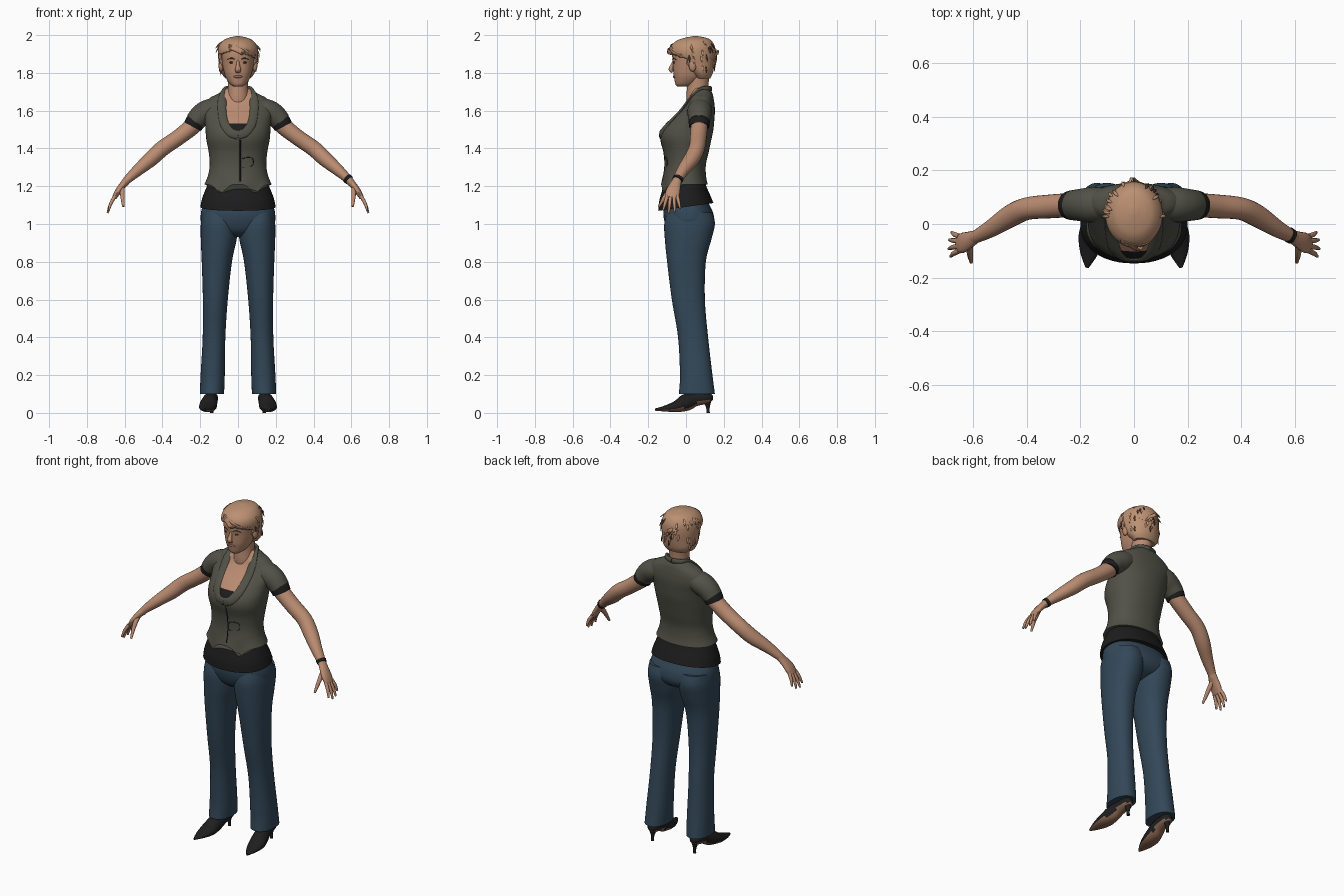
import bpy, bmesh, math, random
from mathutils import Vector, Matrix
from mathutils.bvhtree import BVHTree

random.seed(4)
cube = bpy.data.objects.get("Cube")
if cube:
    bpy.data.objects.remove(cube, do_unlink=True)


def material(name, r, g, b):
    m = bpy.data.materials.new(name)
    m.use_nodes = True
    m.diffuse_color = (r, g, b, 1)
    bsdf = next(n for n in m.node_tree.nodes if n.type == 'BSDF_PRINCIPLED')
    bsdf.inputs["Base Color"].default_value = (r, g, b, 1)
    return m


SKIN = material("skin", .49, .26, .165)
HAIR = material("hair", .5, .28, .17)
STREAK = material("dark hair streak", .06, .035, .025)
VEST = material("olive vest cloth", .083, .083, .064)
BLACK = material("black cloth", .012, .012, .012)
JEANS = material("blue denim", .033, .064, .098)
SHOE = material("black leather", .014, .013, .014)
SOLE = material("brown sole", .25, .13, .08)
LIPS = material("lips", .36, .14, .1)
EYES = material("dark eyes", .07, .045, .035)


def finish(name, bm, mats, rule=None, mirror=False, cut=None):
    """Turn a bmesh into an object and return its surface for placing details."""
    bmesh.ops.recalc_face_normals(bm, faces=bm.faces)
    if cut:
        gone = [f for f in bm.faces if cut(f.calc_center_median())]
        bmesh.ops.delete(bm, geom=gone, context='FACES')
    bm.normal_update()
    for f in bm.faces:
        f.smooth = True
        f.material_index = rule(f) if rule else 0
    for e in bm.edges:
        e.smooth = e.calc_face_angle(0) < .9
    mesh = bpy.data.meshes.new(name)
    bm.to_mesh(mesh)
    surface = BVHTree.FromBMesh(bm)
    bm.free()
    for m in mats:
        mesh.materials.append(m)
    ob = bpy.data.objects.new(name, mesh)
    bpy.context.collection.objects.link(ob)
    if mirror:
        ob.modifiers.new("Mirror", 'MIRROR').use_mirror_merge = False
    return ob, surface


def loft(name, strips, mats, **options):
    """Skin one or more stacks of rings."""
    bm = bmesh.new()
    for rings in strips:
        loops = [[bm.verts.new(p) for p in ring] for ring in rings]
        for a, b in zip(loops, loops[1:]):
            for i in range(len(a)):
                bm.faces.new((a[i - 1], a[i], b[i], b[i - 1]))
        bm.faces.new(loops[0])
        bm.faces.new(loops[-1])
    return finish(name, bm, mats, **options)


def spline(rows, steps):
    """Smoothly interpolate rows of numbers."""
    out = []
    for i in range(len(rows) - 1):
        quad = (rows[max(i - 1, 0)], rows[i], rows[i + 1], rows[min(i + 2, len(rows) - 1)])
        for s in range(steps):
            t = s / steps
            out.append([b + t / 2 * (c - a + t * (2*a - 5*b + 4*c - d + t * (3*(b - c) + d - a)))
                        for a, b, c, d in zip(*quad)])
    return out + [list(rows[-1])]


def level_rings(rows, power=2.0, count=48, steps=6, shape=None):
    """Horizontal rings from rows of height, centre x, half width, front y, back y."""
    rings = []
    for z, cx, w, front, back in spline(rows, steps):
        ring = []
        for i in range(count):
            a = math.tau * i / count
            c, s = math.cos(a), math.sin(a)
            p = Vector((cx + w * math.copysign(abs(c) ** (2 / power), c), (front + back) / 2
                        + (back - front) / 2 * math.copysign(abs(s) ** (2 / power), s), z))
            if shape:
                p.z += shape(p)
            ring.append(p)
        rings.append(ring)
    return rings


def tube(rows, side=(0, 1, 0), count=16, steps=4):
    """Rings across a path from rows of x, y, z, radius along side, other radius."""
    path = spline(rows, steps)
    rings = []
    for i, (x, y, z, ra, rb) in enumerate(path):
        ahead, behind = path[min(i + 1, len(path) - 1)], path[max(i - 1, 0)]
        t = (Vector(ahead[:3]) - Vector(behind[:3])).normalized()
        u = Vector(side)
        u = (u - t * u.dot(t)).normalized()
        v = t.cross(u)
        angles = [math.tau * j / count for j in range(count)]
        rings.append([Vector((x, y, z)) + u * ra * math.cos(a) + v * rb * math.sin(a) for a in angles])
    return rings


def blob(name, loc, size, mat, mirror=False):
    bm = bmesh.new()
    bmesh.ops.create_uvsphere(bm, u_segments=20, v_segments=12, radius=1,
                              matrix=Matrix.Translation(loc) @ Matrix.Diagonal((*size, 1)))
    finish(name, bm, [mat], mirror=mirror)


def front(surface, x, z):
    hit = surface.ray_cast(Vector((x, -1, z)), Vector((0, 1, 0)))[0]
    return hit.y if hit else 0


# Trousers: hips and two flared legs
loft("trouser_hips", [level_rings([
    (.93, 0, .06, -.05, .05), (.96, 0, .13, -.09, .12), (1, 0, .19, -.11, .148),
    (1.05, 0, .197, -.12, .146), (1.1, 0, .186, -.115, .125), (1.14, 0, .17, -.1, .105)], 2.3)], [JEANS])
loft("trouser_legs", [level_rings([
    (.1, .138, .064, -.038, .153), (.2, .134, .064, -.032, .14), (.4, .127, .06, -.042, .117),
    (.6, .12, .066, -.075, .1), (.8, .112, .08, -.1, .105), (.92, .102, .095, -.112, .135),
    (1, .1, .097, -.115, .153), (1.06, .1, .09, -.1, .14)], 2.2)], [JEANS], mirror=True)

# Pointed shoes with brown soles and thin heels
loft("shoes", [tube([
    (.137, .142, .08, .012, .012), (.139, .115, .08, .032, .03), (.143, .05, .073, .037, .038),
    (.152, 0, .055, .043, .045), (.16, -.05, .034, .047, .031), (.168, -.11, .023, .033, .016),
    (.175, -.163, .017, .006, .006)], (1, 0, 0))], [SHOE, SOLE],
    rule=lambda f: int(f.normal.z < -.5), mirror=True)
loft("shoe_heels", [tube([(.139, .117, 0, .009, .009), (.139, .116, .03, .009, .01),
                          (.139, .112, .075, .026, .026)], (1, 0, 0))], [SHOE], mirror=True)

# Shirt hanging below the vest, longer at the front
loft("shirt", [level_rings([
    (1.07, 0, .2, -.147, .145), (1.12, 0, .19, -.142, .13), (1.18, 0, .17, -.125, .11),
    (1.25, 0, .14, -.1, .09)], 2.2,
    shape=lambda p: .14 * (p.y + .147) * max(0, 1.25 - p.z) / .18)], [BLACK])


# Vest with a scooped neck and two points on the front hem
def hem(p):
    weight = min(1, max(0, (1.26 - p.z) / .08))
    point = math.exp(-((abs(p.x) - .09) / .035) ** 2) if p.y < 0 else 0
    return weight * (.03 - .045 * point)


def neckline(f):
    c = f.calc_center_median()
    if c.y > .06 or c.z < 1.48 or abs(c.x) > .07 * min(1, (c.z - 1.47) / .11) ** .5:
        return 0
    return 2 if c.z < 1.532 else 1


vest, vest_surface = loft("vest", [level_rings([
    (1.18, 0, .178, -.132, .115), (1.24, 0, .162, -.122, .107), (1.31, 0, .15, -.113, .105),
    (1.38, 0, .155, -.118, .12), (1.45, 0, .168, -.135, .135), (1.5, 0, .172, -.125, .145),
    (1.55, 0, .176, -.085, .15), (1.6, 0, .185, -.035, .153), (1.64, 0, .175, 0, .15),
    (1.67, 0, .145, .015, .145), (1.69, 0, .105, .025, .14), (1.72, 0, .06, .035, .125)],
    2.2, 96, 8, hem)], [VEST, SKIN, BLACK], rule=neckline)


def on_vest(points, thick, wide):
    return tube([(x, front(vest_surface, x, z), z, thick, wide) for x, z in points], steps=6)


collar = [(x, front(vest_surface, x, z), z, .008, .023) for x, z in
          [(0, 1.47), (.04, 1.485), (.072, 1.53), (.084, 1.6), (.083, 1.66)]]
collar += [(.068, .07, 1.708, .009, .016), (.05, .112, 1.715, .009, .015), (0, .13, 1.715, .009, .015)]
loft("vest_collar", [tube(collar, steps=6)], [VEST], mirror=True)
seam = [(.012, 1.225 + .022 * i) for i in range(11)]
flap = [(.02, 1.345), (.05, 1.352), (.078, 1.345), (.076, 1.31), (.02, 1.3)]
loft("vest_seams", [on_vest(seam, .002, .003), on_vest(flap, .002, .002)], [BLACK])

# Sleeves, cuffs and arms
loft("sleeves", [tube([(.11, .075, 1.615, .06, .055), (.155, .072, 1.598, .066, .062),
                       (.195, .071, 1.575, .061, .06), (.229, .07, 1.54, .056, .053)],
                      count=32)], [VEST], mirror=True)
loft("sleeve_cuffs", [tube([(.2, .07, 1.57, .054, .052), (.226, .07, 1.54, .056, .052),
                            (.24, .07, 1.515, .053, .05)], count=32)], [BLACK], mirror=True)
loft("arms", [tube([
    (.19, .07, 1.57, .045, .045), (.24, .07, 1.518, .045, .045), (.32, .065, 1.455, .044, .042),
    (.4, .057, 1.4, .042, .042), (.46, .03, 1.345, .042, .04), (.53, -.015, 1.285, .033, .031),
    (.585, -.045, 1.235, .025, .022), (.6, -.052, 1.215, .024, .02)], count=24)], [SKIN], mirror=True)
loft("bracelet", [tube([(.577, -.04, 1.242, .029, .026), (.589, -.047, 1.231, .028, .025)],
                       count=24)], [BLACK])

# Hands with spread fingers
loft("palms", [tube([(.588, -.046, 1.232, .024, .02), (.615, -.06, 1.2, .032, .018),
                     (.638, -.07, 1.168, .038, .016), (.655, -.074, 1.138, .034, .012)])],
     [SKIN], mirror=True)
fingers = []
for i, length in enumerate((.075, .09, .085, .065)):
    y = -.1 + .018 * i
    base = Vector((.651, y, 1.148))
    tip = base + Vector((.44, -.28 + .17 * i, -1)) * length
    mid = base.lerp(tip, .5) + Vector((.005, 0, 0))
    fingers.append(tube([(*base, .01, .01), (*mid, .009, .009), (*tip, .005, .005)], count=10))
fingers.append(tube([(.612, -.07, 1.195, .016, .013), (.612, -.108, 1.15, .012, .012),
                     (.607, -.143, 1.092, .006, .006)], count=10))
loft("fingers", fingers, [SKIN], mirror=True)

# Neck and head
loft("neck", [level_rings([(1.6, 0, .06, .01, .12), (1.66, 0, .06, .002, .122),
                           (1.72, 0, .054, .005, .118), (1.8, 0, .056, .01, .125)])], [SKIN])
head, face = loft("head", [level_rings([
    (1.727, 0, .022, -.045, .01), (1.74, 0, .042, -.056, .045), (1.77, 0, .062, -.062, .08),
    (1.8, 0, .073, -.067, .1), (1.85, 0, .083, -.069, .12), (1.9, 0, .086, -.073, .13),
    (1.95, 0, .07, -.06, .12), (1.98, 0, .03, 0, .08)], 2.2)], [SKIN])
loft("nose", [tube([(0, -.063, 1.862, .008, .008), (0, -.073, 1.838, .01, .01),
                    (0, -.081, 1.818, .011, .016), (0, -.07, 1.804, .006, .013)])], [SKIN])
eye_y = front(face, .034, 1.855)
blob("eyes", (.034, eye_y, 1.855), (.014, .004, .005), EYES, True)
loft("eyebrows", [tube([(x, front(face, x, z), z, .003, r) for x, z, r in
                        [(.016, 1.872, .002), (.036, 1.878, .003), (.056, 1.87, .001)]])], [EYES], mirror=True)
blob("mouth", (0, front(face, 0, 1.78) + .002, 1.78), (.024, .007, .007), LIPS)
blob("ears", (.09, .035, 1.84), (.013, .02, .033), SKIN, True)

# Short hair, open over the face, with a swept fringe
hair, scalp = loft("hair", [level_rings([
    (1.77, 0, .066, .05, .128), (1.8, 0, .088, .02, .142), (1.85, 0, .1, -.04, .152),
    (1.9, 0, .107, -.082, .157), (1.94, 0, .102, -.08, .152), (1.97, 0, .08, -.05, .135),
    (1.985, 0, .052, -.01, .11), (1.994, 0, .012, .035, .065)], count=64, steps=8)], [HAIR],
    cut=lambda c: c.y < .005 and c.z < 1.922 - .35 * abs(c.x + .03))
shell = hair.modifiers.new("Thickness", 'SOLIDIFY')
shell.thickness, shell.offset = .016, -1
fringe = []
for i in range(6):
    points = []
    for t, r in ((0, .003), (.35, .01), (.7, .009), (1, .002)):
        p = Vector((-.05 + t * (.142 - .012 * i), -.2, 1.95 - .007 * i - .055 * t * t))
        y = scalp.find_nearest(Vector((p.x, front(scalp, p.x, p.z) or -.06, p.z)))[0].y
        points.append((p.x, y, p.z, .004, r))
    fringe.append(tube(points, count=8))
loft("hair_fringe", fringe, [HAIR])

# Loose locks over the crown and nape
locks, streaks = [], []
for i in range(42):
    a = random.uniform(-.3, math.pi + .3)
    probe = Vector((.2 * math.cos(a), .05 + .2 * math.sin(a), random.uniform(1.8, 2.1)))
    p, normal = scalp.find_nearest(probe)[:2]
    down = Vector((0, .1, -1))
    down = (down - normal * down.dot(normal)).normalized()
    mid, tip = p + down * .018 + normal * .003, p + down * .036 + normal * .005
    lock = tube([(*p, .002, .002), (*mid, .003, .006), (*tip, .001, .001)], normal, 8, 3)
    (streaks if i % 5 == 0 else locks).append(lock)
loft("hair_locks", locks, [HAIR])
loft("hair_streaks", streaks, [STREAK])
